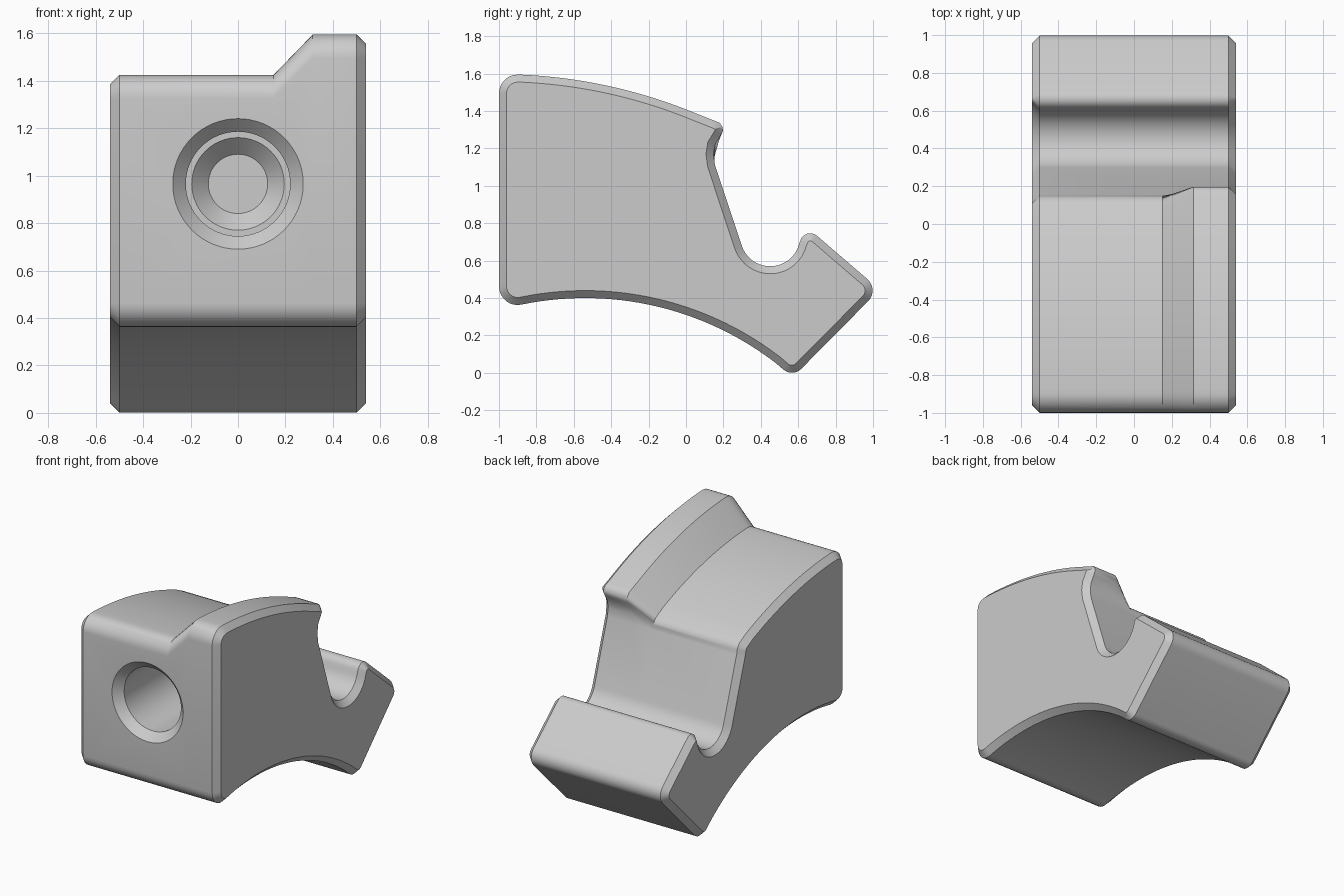
import bpy, bmesh, math
from mathutils import Vector

old = bpy.data.objects.get("Cube")
if old:
    bpy.data.objects.remove(old, do_unlink=True)

grey = bpy.data.materials.new("light grey")
grey.use_nodes = True
grey.diffuse_color = (0.6, 0.6, 0.6, 1)
grey.node_tree.nodes["Principled BSDF"].inputs["Base Color"].default_value = grey.diffuse_color

HALF, CHAMFER, STEP = 0.54, 0.04, 0.17


def rounded(corners, steps=8):
    """Replace each (y, z, radius) corner of a closed outline by a fillet."""
    pts = []
    for i, (y, z, r) in enumerate(corners):
        p = Vector((y, z))
        if r == 0:
            pts.append(p)
            continue
        a = (Vector(corners[i - 1][:2]) - p).normalized()
        b = (Vector(corners[(i + 1) % len(corners)][:2]) - p).normalized()
        half = a.angle(b) / 2
        centre = p + (a + b).normalized() * r / math.sin(half)
        start, end = p + a * r / math.tan(half), p + b * r / math.tan(half)
        u, v = start - centre, end - centre
        sweep = u.angle(v)
        for k in range(steps + 1):
            t = k / steps
            pts.append(centre + (u * math.sin((1 - t) * sweep)
                                 + v * math.sin(t * sweep)) / math.sin(sweep))
    return pts


def inset(pts, d):
    """Mitred inward offset of a counter-clockwise outline."""
    out = []
    for i, p in enumerate(pts):
        a = (p - pts[i - 1]).normalized()
        b = (pts[(i + 1) % len(pts)] - p).normalized()
        na, nb = Vector((-a.y, a.x)), Vector((-b.y, b.x))
        out.append(p + (na + nb) * d / (1 + na.dot(nb)))
    return out


def arc_y(y0, y1, n, centre_y, top, radius):
    """Points on the upper part of a large circle."""
    ys = [y0 + (y1 - y0) * k / n for k in range(n + 1)]
    return [(y, top - radius + math.sqrt(radius ** 2 - (y - centre_y) ** 2), 0) for y in ys]


def side_outline(lip, top):
    c = [(-1, 0.335, 0.1)]
    c += arc_y(-0.87, 0.48, 28, -0.54, 0.40, 1.67)            # hollow underside
    c += [(0.57, -0.025, 0.07), (1.035, 0.445, 0.08), (0.64, 0.785, 0.055)]
    for k in range(21):                                       # round groove
        t = math.radians(345 - 146.5 * k / 20)
        c.append((0.45 + 0.16 * math.cos(t), 0.73 + 0.16 * math.sin(t), 0))
    c.append((0.155, 1.11, 0))
    c += [(y, z, 0) for y, z in lip]
    c += arc_y(0.05, -0.87, 20, -1, top, 2.75)                # domed top
    c.append((-1, top, 0.1))
    return rounded(c)


high = side_outline([(0.147, 1.17), (0.155, 1.22), (0.183, 1.266), (0.197, 1.292),
                     (0.196, 1.314), (0.18, 1.337), (0.15, 1.349)], 1.597)
low = side_outline([(0.151, 1.12), (0.148, 1.14), (0.141, 1.158), (0.13, 1.172),
                    (0.116, 1.184), (0.1, 1.193), (0.08, 1.203)], 1.597 - STEP)

# Body: low section, sloped step and raised rib, chamfered at both ends
stations = [(-HALF, inset(low, CHAMFER)), (-HALF + CHAMFER, low), (0.15, low),
            (0.315, high), (HALF - CHAMFER, high), (HALF, inset(high, CHAMFER))]
bm = bmesh.new()
rings = [[bm.verts.new((x, p.x, p.y)) for p in pts] for x, pts in stations]
n = len(low)
for r0, r1 in zip(rings, rings[1:]):
    for i in range(n):
        j = (i + 1) % n
        bm.faces.new((r0[i], r0[j], r1[j], r1[i]))
bm.faces.new(rings[0])
bm.faces.new(rings[-1])
bmesh.ops.recalc_face_normals(bm, faces=bm.faces)
mesh = bpy.data.meshes.new("clamp_block")
bm.to_mesh(mesh)
bm.free()
mesh.materials.append(grey)
block = bpy.data.objects.new("clamp_block", mesh)
bpy.context.collection.objects.link(block)

# Stepped blind hole: countersink, bore, floor ledge, tapered end
bm = bmesh.new()
profile = [(0.295, -1.02), (0.22, -0.945), (0.22, -0.25), (0.195, -0.25), (0.125, -0.18)]
rings = []
for r, y in profile:
    rings.append([bm.verts.new((r * math.cos(k * math.tau / 64), y,
                                0.965 + r * math.sin(k * math.tau / 64))) for k in range(64)])
for r0, r1 in zip(rings, rings[1:]):
    for k in range(64):
        m = (k + 1) % 64
        bm.faces.new((r0[k], r0[m], r1[m], r1[k]))
bm.faces.new(rings[0])
bm.faces.new(rings[-1])
bmesh.ops.recalc_face_normals(bm, faces=bm.faces)
cut_mesh = bpy.data.meshes.new("hole_cutter")
bm.to_mesh(cut_mesh)
bm.free()
cut_mesh.materials.append(grey)
cutter = bpy.data.objects.new("hole_cutter", cut_mesh)
cutter.hide_render = True
bpy.context.collection.objects.link(cutter)

mod = block.modifiers.new("hole", "BOOLEAN")
mod.operation, mod.solver, mod.object = "DIFFERENCE", "EXACT", cutter
bpy.ops.object.select_all(action="DESELECT")
block.select_set(True)
bpy.context.view_layer.objects.active = block
bpy.ops.object.modifier_apply(modifier=mod.name)
bpy.data.objects.remove(cutter, do_unlink=True)
bpy.ops.object.shade_smooth_by_angle(angle=math.radians(36))
